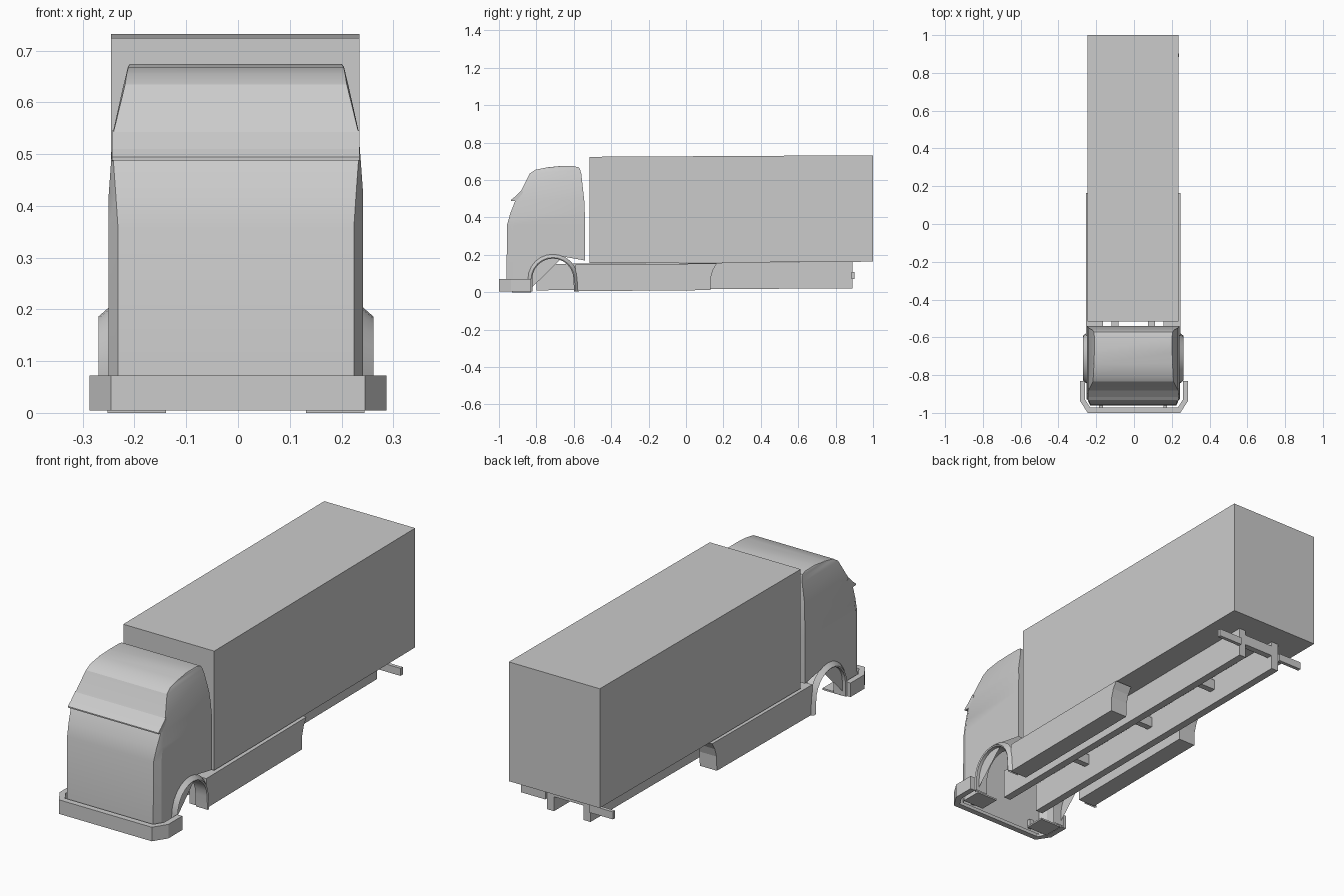
import bpy, bmesh
from math import sin, cos, radians

if "Cube" in bpy.data.objects:
    bpy.data.objects.remove(bpy.data.objects["Cube"])

CX = -0.004  # body is slightly off centre


def finish(name, bm, smooth=False):
    bmesh.ops.remove_doubles(bm, verts=bm.verts, dist=1e-5)
    bmesh.ops.recalc_face_normals(bm, faces=bm.faces)
    me = bpy.data.meshes.new(name)
    bm.to_mesh(me)
    bm.free()
    ob = bpy.data.objects.new(name, me)
    bpy.context.collection.objects.link(ob)
    if smooth:
        bpy.ops.object.select_all(action='DESELECT')
        ob.select_set(True)
        bpy.context.view_layer.objects.active = ob
        bpy.ops.object.shade_smooth_by_angle(angle=radians(25))
    return ob


def face(bm, pts):
    return bm.faces.new([bm.verts.new(p) for p in pts])


def extrude(name, pts, vec, tilt=0.0):
    """Closed prism from a polygon; tilt raises it towards the rear."""
    bm = bmesh.new()
    f = face(bm, pts)
    r = bmesh.ops.extrude_face_region(bm, geom=[f])
    bmesh.ops.translate(bm, vec=vec, verts=[v for v in r['geom'] if isinstance(v, bmesh.types.BMVert)])
    for v in bm.verts:
        v.co.z += tilt * (v.co.y + 0.55)
    return finish(name, bm)


def side_prism(name, x0, x1, yz, tilt=0.0):
    return extrude(name, [(x0, y, z) for y, z in yz], (x1 - x0, 0, 0), tilt)


def box(name, x0, x1, y0, y1, z0, z1, tilt=0.0):
    return side_prism(name, x0, x1, [(y0, z0), (y1, z0), (y1, z1), (y0, z1)], tilt)


# Cargo box
box("cargo_box", -0.245, 0.235, -0.515, 1.0, 0.155, 0.724, 0.0055)

# Cab shell: z, front y, front half width, side start y, side half width, rear y
levels = [
    (0.36, -0.957, 0.228, -0.922, 0.246, -0.540),
    (0.42, -0.940, 0.232, -0.912, 0.246, -0.541),
    (0.49, -0.913, 0.237, -0.898, 0.241, -0.544),
    (0.545, -0.880, 0.236, -0.865, 0.237, -0.550),
    (0.635, -0.835, 0.214, -0.822, 0.217, -0.560),
    (0.655, -0.805, 0.211, -0.795, 0.212, -0.566),
    (0.668, -0.740, 0.208, -0.735, 0.209, -0.573),
    (0.674, -0.680, 0.204, -0.675, 0.205, -0.600),
]


def ring(z, yf, xf, ys, xs, yr):
    return [(-xf, yf, z), (xf, yf, z), (xs, ys, z), (xs, yr, z), (-xs, yr, z), (-xs, ys, z)]


ARCH_Y, ARCH_Z = -0.712, 0.07


def arch(r, end=0):
    n = 12
    angles = [180 + (end - 180) * i / n for i in range(n + 1)]
    return [(ARCH_Y - r, 0.005)] + [(ARCH_Y + r * cos(radians(a)), ARCH_Z + r * sin(radians(a))) for a in angles]


bm = bmesh.new()
rings = [ring(*l) for l in levels]
for a, b in zip(rings, rings[1:]):
    for i in range(6):
        j = (i + 1) % 6
        face(bm, [a[i], a[j], b[j], b[i]])
face(bm, rings[-1])
# Lower cab: front, bevelled corners, rear wall and sides with wheel arches
face(bm, [(-0.228, -0.96, 0.01), (0.228, -0.96, 0.01), (0.228, -0.957, 0.36), (-0.228, -0.957, 0.36)])
face(bm, [(-0.246, -0.54, 0.17), (0.246, -0.54, 0.17), (0.246, -0.54, 0.36), (-0.246, -0.54, 0.36)])
for s in (-1, 1):
    face(bm, [(s * 0.228, -0.96, 0.01), (s * 0.246, -0.922, 0.01),
              (s * 0.246, -0.922, 0.36), (s * 0.228, -0.957, 0.36)])
    outline = [(-0.922, 0.01)] + arch(0.133, 65) + [(-0.54, 0.17), (-0.54, 0.36), (-0.922, 0.36)]
    f = face(bm, [(s * 0.246, y, z) for y, z in outline])
    bmesh.ops.triangulate(bm, faces=[f])
finish("cab", bm, True).location.x = CX

# Sun visor over the windscreen
side_prism("sun_visor", CX - 0.239, CX + 0.239,
           [(-0.936, 0.488), (-0.936, 0.494), (-0.915, 0.51), (-0.878, 0.546), (-0.87, 0.535), (-0.905, 0.487)])

# Flared fenders around the front wheel arches
for s, name in ((-1, "fender_left"), (1, "fender_right")):
    bm = bmesh.new()
    strips = []
    for x, r in ((0.244, 0.135), (0.266, 0.116), (0.262, 0.110), (0.20, 0.110)):
        pts = arch(r) + [(ARCH_Y + r + 0.004, 0.005)]
        strips.append([(s * x, y, z) for y, z in pts])
    for a, b in zip(strips, strips[1:]):
        for i in range(len(a) - 1):
            face(bm, [a[i], a[i + 1], b[i + 1], b[i]])
    finish(name, bm, True).location.x = CX

# Wrap-around front bumper
outer = [(0.287, -0.83), (0.287, -0.935), (0.245, -1.0)]
inner = [(0.232, -0.972), (0.26, -0.928), (0.26, -0.83)]
half = outer + [(-x, y) for x, y in reversed(outer)]
half += [(-x, y) for x, y in reversed(inner)] + inner
extrude("front_bumper", [(x, y, 0.005) for x, y in half], (0, 0, 0.067))

for s, side in ((-1, "left"), (1, "right")):
    def mbox(name, a, b, *rest):
        box(name + "_" + side, CX + s * a, CX + s * b, *rest)
    # Bumper brackets and lower lip
    mbox("bumper_bracket", 0.16, 0.18, -0.98, -0.94, 0.02, 0.06)
    mbox("bumper_lip", 0.135, 0.248, -0.93, -0.83, 0.0, 0.008)
    # Chassis rails and rear light bars
    mbox("chassis_rail", 0.078, 0.115, -0.8, 0.89, 0.012, 0.153, 0.0065)
    mbox("rear_light_bar", 0.115, 0.242, 0.885, 0.902, 0.072, 0.108)
    # Side skirts with a cut-away rear end
    side_prism("side_skirt_" + side, CX + s * 0.16, CX + s * 0.25,
               [(-0.59, 0.006), (0.13, 0.006), (0.133, 0.075), (0.145, 0.115), (0.165, 0.148), (-0.59, 0.148)], 0.008)

# Cross members between the rails
for i, y in enumerate((-0.45, 0.0, 0.45, 0.86)):
    box("cross_member_%d" % i, -0.085, 0.077, y, y + 0.03, 0.09, 0.14)
